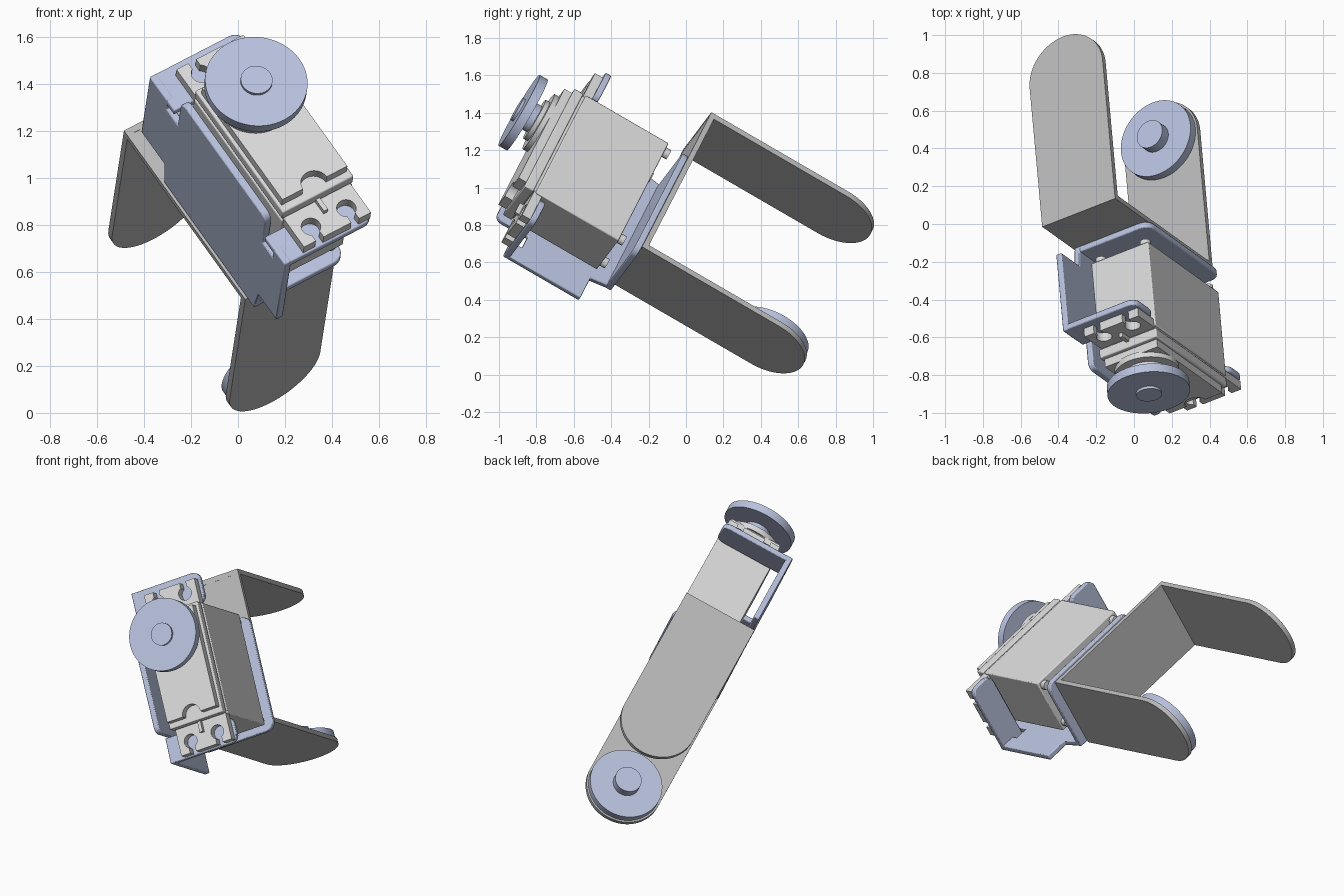
import bpy, bmesh, math
from mathutils import Matrix, Vector

if "Cube" in bpy.data.objects:
    bpy.data.objects.remove(bpy.data.objects["Cube"])

# Tilted frame of the whole assembly: p = servo length, q = width, r = output shaft
n = Vector((0.078, -0.862, 0.5)).normalized()
b = Vector((0.5385, -0.386, -0.749))
b = (b - n * b.dot(n)).normalized()
c = n.cross(b)
FRAME = Matrix.Translation((-0.293, 0.06, 1.303)) @ Matrix((b, c, n)).transposed().to_4x4()


def material(name, col):
    m = bpy.data.materials.new(name)
    m.diffuse_color = (*col, 1)
    m.use_nodes = True
    m.node_tree.nodes["Principled BSDF"].inputs["Base Color"].default_value = m.diffuse_color
    return m


BLUE = material("blue metal", (0.48, 0.54, 0.73))
LIGHT = material("servo light grey", (0.70, 0.70, 0.71))
GREY = material("bracket grey", (0.49, 0.49, 0.49))


def build(name, mat, slabs, bevel=0):
    """slabs: list of (outline, axis, lo, hi); each outline is extruded along its axis"""
    bm = bmesh.new()
    for pts, axis, lo, hi in slabs:
        def place(u, v, h):
            return {"p": (h, u, v), "q": (u, h, v), "r": (u, v, h)}[axis]
        face = bm.faces.new([bm.verts.new(place(u, v, lo)) for u, v in pts])
        up = bmesh.ops.extrude_face_region(bm, geom=[face])["geom"]
        bmesh.ops.translate(bm, verts=[g for g in up if isinstance(g, bmesh.types.BMVert)],
                            vec=place(0, 0, hi - lo))
    bmesh.ops.recalc_face_normals(bm, faces=bm.faces)
    bm.transform(FRAME)
    me = bpy.data.meshes.new(name)
    bm.to_mesh(me)
    bm.free()
    me.materials.append(mat)
    ob = bpy.data.objects.new(name, me)
    bpy.context.collection.objects.link(ob)
    if bevel:
        mod = ob.modifiers.new("soft edges", "BEVEL")
        mod.width, mod.segments, mod.limit_method = bevel, 2, "ANGLE"
    bpy.ops.object.select_all(action="DESELECT")
    ob.select_set(True)
    bpy.context.view_layer.objects.active = ob
    bpy.ops.object.shade_smooth_by_angle(angle=math.radians(35))
    return ob


def arc(u, v, rad, a0, a1, steps):
    return [(u + rad * math.cos(math.radians(a0 + (a1 - a0) * i / steps)),
             v + rad * math.sin(math.radians(a0 + (a1 - a0) * i / steps))) for i in range(steps + 1)]


def disc(u, v, rad):
    return arc(u, v, rad, 0, 360, 64)[:-1]


def rect(u0, v0, u1, v1, radii=(0, 0, 0, 0)):
    """rounded rectangle, radii in the order --, +-, ++, -+"""
    pts = []
    for i, (u, v, su, sv) in enumerate([(u0, v0, 1, 1), (u1, v0, -1, 1), (u1, v1, -1, -1), (u0, v1, 1, -1)]):
        k = radii[i]
        pts += arc(u + su * k, v + sv * k, k, 180 + 90 * i, 270 + 90 * i, 6) if k else [(u, v)]
    return pts


# Forked grey bracket: base and two round-ended arms
T, LEN, HALF, REACH = 0.03, 0.96, 0.23, -0.85
arm = [(HALF, 0), (-HALF, 0)] + arc(0, REACH, HALF, 180, 360, 32)
build("fork_bracket", GREY, [
    (rect(0.002, -HALF, LEN - 0.002, HALF), "r", -T, -0.001),
    (arm, "p", 0, T),
    (arm, "p", LEN - T, LEN)])

# Idler disc on the inner face of the lower arm
build("idler_disc", BLUE, [
    (disc(0, REACH, 0.219), "p", LEN - T - 0.05, LEN - T),
    (disc(0, REACH, 0.08), "p", LEN - T - 0.11, LEN - T - 0.05)])

# Blue servo holder: base, side wall with relief notches, two ear plates
wall = ([(0.10, 0.13), (0.28, 0.13), (0.30, 0.0), (1.01, 0.0), (1.03, 0.13), (1.17, 0.13),
         (1.17, 0.60), (1.08, 0.60), (1.08, 0.53), (1.00, 0.53)]
        + arc(0.96, 0.69, 0.04, 0, 90, 5) + arc(0.37, 0.69, 0.04, 90, 180, 5)
        + [(0.33, 0.53), (0.24, 0.53), (0.24, 0.60), (0.10, 0.60)])
build("servo_holder", BLUE, [
    (rect(0.30, -0.22, 1.015, 0.245, (0, 0, 0.06, 0.06)), "r", 0, 0.035),
    (wall, "q", -0.22, -0.185),
    (rect(0.10, -0.219, 0.295, 0.235, (0, 0, 0.05, 0.05)), "r", 0.565, 0.599),
    (rect(1.01, -0.219, 1.17, 0.235, (0, 0, 0.05, 0.05)), "r", 0.565, 0.599)], 0.006)

# Servo body
MID, QC = 0.655, 0.05
build("servo_case", LIGHT, [
    (rect(0.305, -0.13, 1.0, 0.23), "r", 0.127, 0.64),
    (rect(0.315, -0.122, 0.99, 0.222), "r", 0.63, 0.66),
    (rect(0.305, -0.13, 1.0, 0.23), "r", 0.655, 0.71)], 0.006)

# Raised lid with a round notch at its far end
lid = ([(0.33, -0.115), (0.965, -0.115)] + arc(0.965, QC, 0.06, 270, 90, 12)
       + [(0.965, 0.215), (0.33, 0.215)])
build("servo_lid", LIGHT, [(lid, "r", 0.705, 0.757)])

# Mounting ears with open keyhole slots
end = [(0.505, -0.17)]
for s in (-0.09, 0.09):
    end += [(0.505, s - 0.02)] + arc(0.435, s, 0.042, -28, -332, 20) + [(0.505, s + 0.02)]
end.append((0.505, 0.17))
ears = [(MID + u, QC + v) for u, v in end] + [(MID - u, QC - v) for u, v in end]
build("mounting_ears", LIGHT, [(ears, "r", 0.60, 0.65)])
build("ear_ribs", LIGHT, [(rect(u, QC - 0.01, u + 0.07, QC + 0.01), "r", 0.64, 0.675)
                          for u in (0.24, 0.995)])

# Stepped output collar
SP, SQ = 0.485, 0.047
build("output_collar", LIGHT, [
    (disc(SP, SQ, 0.17), "r", 0.75, 0.785),
    (disc(SP, SQ, 0.12), "r", 0.78, 0.81)])

# Servo horn: hub, disc and centre boss
build("servo_horn", BLUE, [
    (disc(SP, SQ, 0.08), "r", 0.795, 0.856),
    (disc(SP, SQ, 0.219), "r", 0.855, 0.905),
    (disc(SP, SQ, 0.068), "r", 0.904, 0.92)])

# Case screws under the four corners
build("case_screws", LIGHT, [(disc(u, v, 0.028), "r", 0.095, 0.13)
                             for u in (0.345, 0.96) for v in (-0.09, 0.19)])
